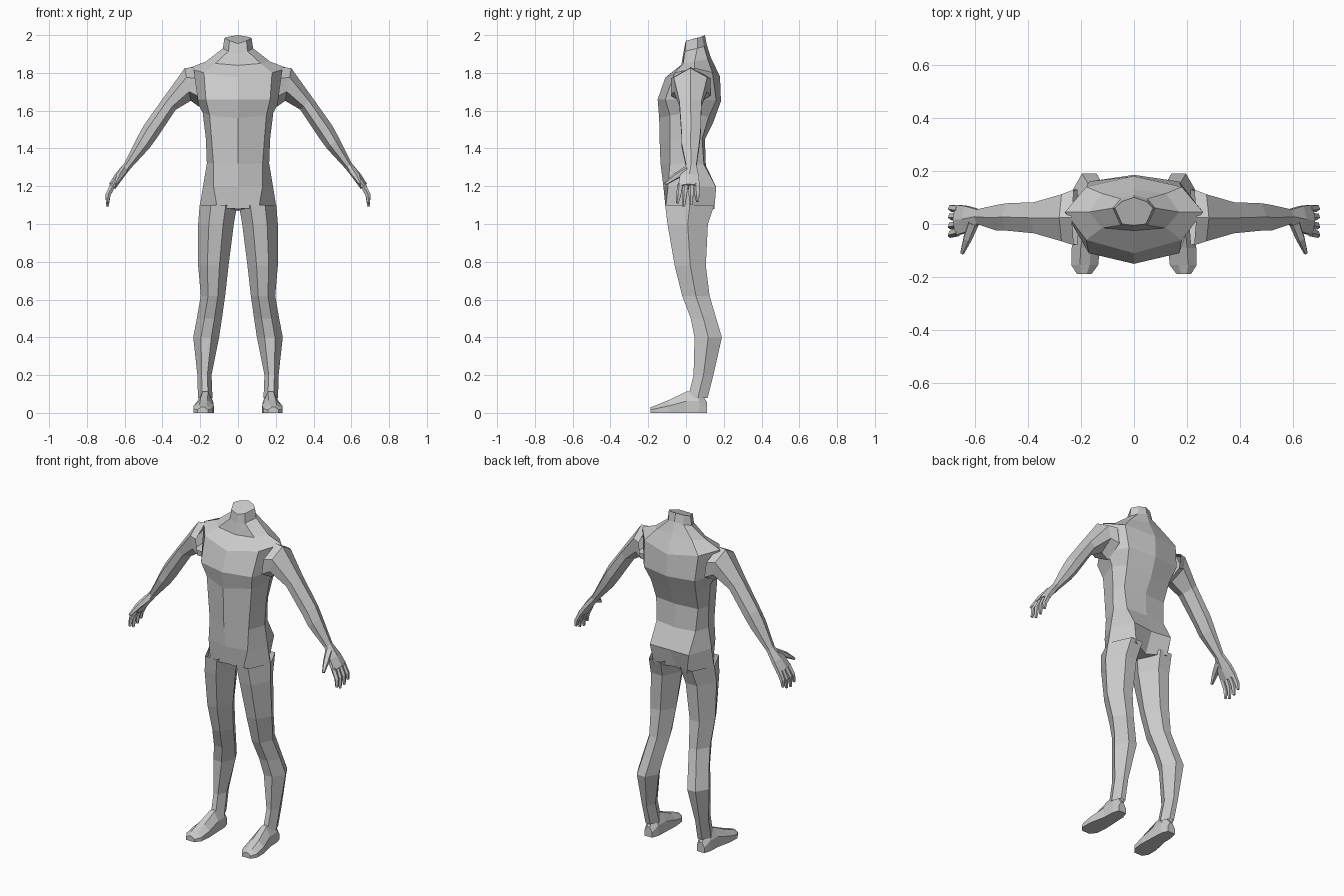
import bpy, bmesh
from mathutils import Vector


def loft(name, rings, mirror=True, cap_start=True, cap_end=True):
    """Skin a list of equal-length point rings into one flat-shaded object."""
    bm = bmesh.new()
    vs = [[bm.verts.new(p) for p in r] for r in rings]
    n = len(vs[0])
    for a, b in zip(vs, vs[1:]):
        for i in range(n):
            j = (i + 1) % n
            bm.faces.new((a[i], a[j], b[j], b[i]))
    if cap_start:
        bm.faces.new(vs[0])
    if cap_end:
        bm.faces.new(vs[-1])
    bmesh.ops.recalc_face_normals(bm, faces=bm.faces)
    # make an open shell point outwards too
    if bm.calc_volume(signed=True) < 0:
        bmesh.ops.reverse_faces(bm, faces=bm.faces)
    me = bpy.data.meshes.new(name)
    bm.to_mesh(me)
    bm.free()
    ob = bpy.data.objects.new(name, me)
    bpy.context.collection.objects.link(ob)
    if mirror:
        m = ob.modifiers.new("mirror", 'MIRROR')
        m.use_mirror_merge = False
    return ob


def tube(name, pts, radii):
    """Five-sided tapering tube through a few points (fingers)."""
    from math import cos, sin, tau
    pts = [Vector(p) for p in pts]
    rings = []
    for k, (p, r) in enumerate(zip(pts, radii)):
        d = (pts[min(k + 1, len(pts) - 1)] - pts[max(k - 1, 0)]).normalized()
        u = d.cross(Vector((1, 0, 0.3))).normalized()
        v = d.cross(u)
        rings.append([p + u * r * cos(tau * i / 5) + v * r * sin(tau * i / 5) for i in range(5)])
    return loft(name, rings)


# Torso: z front, z side, z back, side x, side y, corner x, then y of
# front centre, front corner, back corner, back centre
torso = [
    (1.955, 1.985, 2.00, .072, .06, .045, -.005, .000, .085, .10),
    (1.900, 1.930, 1.95, .080, .06, .050, -.015, -.005, .095, .11),
    (1.840, 1.860, 1.885, .170, .045, .12, -.025, -.015, .115, .13),
    (1.775, 1.825, 1.78, .260, .045, .18, -.110, -.060, .140, .18),
    (1.660, 1.660, 1.65, .225, .040, .17, -.150, -.110, .160, .185),
    (1.560, 1.590, 1.54, .187, .035, .15, -.142, -.085, .120, .145),
    (1.450, 1.450, 1.45, .170, .025, .14, -.140, -.085, .085, .10),
    (1.320, 1.320, 1.31, .165, .020, .13, -.135, -.085, .095, .105),
    (1.200, 1.200, 1.19, .185, .020, .13, -.120, -.095, .160, .15),
    (1.080, 1.090, 1.07, .203, .020, .11, -.085, -.108, .150, .10),
]
rings = []
for zf, zs, zb, sx, sy, cx, fy, cfy, cby, by in torso:
    h = [(cx, cfy, (zf + zs) / 2), (sx, sy, zs), (cx, cby, (zb + zs) / 2)]
    rings.append([(0, fy, zf)] + h + [(0, by, zb)] + [(-x, y, z) for x, y, z in reversed(h)])
loft("torso", rings, mirror=False)

# Legs: z, inner x, outer x, front y, back y
leg = [
    (1.10, .005, .203, -.110, .150),
    (1.00, .022, .211, -.098, .116),
    (.78, .050, .211, -.060, .105),
    (.62, .068, .197, -.020, .125),
    (.50, .085, .218, .025, .160),
    (.40, .100, .237, .045, .190),
    (.20, .140, .215, .040, .145),
    (.08, .135, .212, .010, .115),
]
rings = []
for z, a, b, f, k in leg:
    m, w = (f + k) / 2, b - a
    rings.append([(a, m, z), (a + .3 * w, f, z), (a + .7 * w, f, z),
                  (b, m, z), (a + .7 * w, k, z), (a + .3 * w, k, z)])
loft("leg", rings, cap_start=False, cap_end=False)

# Feet: y, inner x, outer x, top z
foot = [
    (.110, .150, .200, .060),
    (.070, .135, .212, .115),
    (.000, .132, .215, .112),
    (-.090, .128, .235, .068),
    (-.155, .135, .236, .042),
    (-.188, .160, .215, .030),
]
rings = []
for y, a, b, t in foot:
    w = b - a
    rings.append([(a, y, 0), (b, y, 0), (b, y, t * .55),
                  (a + .68 * w, y, t), (a + .32 * w, y, t), (a, y, t * .55)])
loft("foot", rings)

# Arms down to the knuckles: upper x z, lower x z, front y, back y
arm = [
    (.235, 1.830, .205, 1.620, -.080, .130),
    (.282, 1.825, .250, 1.652, -.065, .112),
    (.395, 1.668, .330, 1.605, -.035, .082),
    (.500, 1.520, .430, 1.455, -.025, .078),
    (.535, 1.455, .470, 1.400, -.025, .072),
    (.602, 1.322, .570, 1.292, .000, .055),
    (.650, 1.265, .612, 1.237, -.032, .068),
    (.683, 1.212, .650, 1.185, -.042, .072),
]
rings = []
for ux, uz, lx, lz, f, b in arm:
    U, L, m = Vector((ux, 0, uz)), Vector((lx, 0, lz)), (f + b) / 2
    def at(t, y):
        p = U.lerp(L, t)
        return (p.x, y, p.z)
    rings.append([at(0, m), at(.28, f), at(.72, f), at(1, m), at(.72, b), at(.28, b)])
loft("arm", rings, cap_start=False)

# Fingers and thumb
for i, (y0, y1, z1) in enumerate([(-.030, -.045, 1.110), (-.001, -.012, 1.093),
                                  (.029, .027, 1.100), (.057, .062, 1.118)]):
    tube(f"finger_{i + 1}",
         [(.660, y0, 1.210), (.688, (y0 + y1) / 2, 1.155), (.692, y1, z1)],
         [.016, .014, .008])
tube("thumb", [(.605, .005, 1.285), (.628, -.055, 1.252), (.648, -.110, 1.212)],
     [.022, .018, .008])
